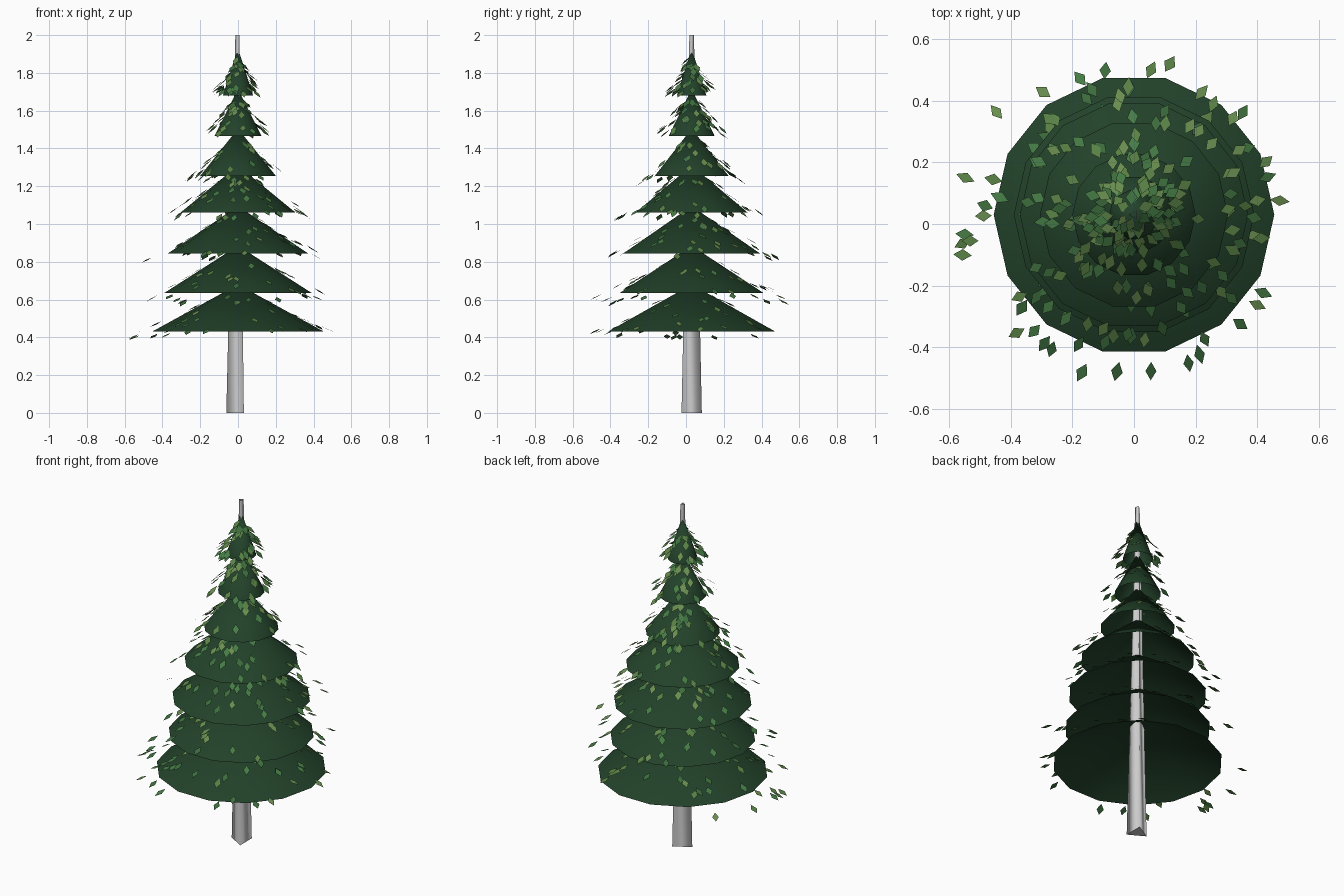
import bpy, math, random
from mathutils import Vector

if "Cube" in bpy.data.objects:
    bpy.data.objects.remove(bpy.data.objects["Cube"])

random.seed(7)
CY = 0.03  # trunk axis offset in y


def material(name, rgb):
    m = bpy.data.materials.new(name)
    m.diffuse_color = (*rgb, 1)
    m.use_nodes = True
    m.node_tree.nodes["Principled BSDF"].inputs["Base Color"].default_value = m.diffuse_color
    return m


def add_mesh(name, verts, faces, mats=(), indices=None, smooth=0):
    """Mesh object; the first `smooth` faces are smooth shaded."""
    me = bpy.data.meshes.new(name)
    me.from_pydata(verts, [], faces)
    for m in mats:
        me.materials.append(m)
    for i, p in enumerate(me.polygons):
        p.use_smooth = i < smooth
        if indices:
            p.material_index = indices[i]
    me.update()
    ob = bpy.data.objects.new(name, me)
    bpy.context.collection.objects.link(ob)
    return ob


def ring(z, r, n, start=0.0):
    return [(r * math.cos(start + math.tau * i / n),
             CY + r * math.sin(start + math.tau * i / n), z) for i in range(n)]


# Trunk: tapered three-sided post, smooth shaded
N = 3
verts = ring(0, 0.062, N, math.pi) + ring(2.0, 0.014, N, math.pi)
faces = [(i, (i + 1) % N, N + (i + 1) % N, N + i) for i in range(N)]
faces.append(tuple(reversed(range(N))))
add_mesh("trunk", verts, faces, smooth=N)

# Materials
dark = material("dark_needles", (0.016, 0.054, 0.023))
greens = [material("leaf_green_%d" % i, c) for i, c in enumerate(
    [(0.045, 0.15, 0.045), (0.06, 0.20, 0.06), (0.10, 0.22, 0.06), (0.14, 0.27, 0.08)])]

# Tiers: (rim height, rim radius) of open fourteen-sided cones
TIERS = [(0.43, 0.455), (0.635, 0.39), (0.845, 0.37), (1.06, 0.305),
         (1.255, 0.20), (1.465, 0.125), (1.68, 0.08)]
SIDES = 14
HEIGHT = 0.25
LEAVES = 54


def leaf(centre, angle, tilt, length, width):
    """Flat diamond pointing outwards and drooping by tilt."""
    out = Vector((math.cos(angle) * math.cos(tilt),
                  math.sin(angle) * math.cos(tilt), -math.sin(tilt)))
    side = Vector((-math.sin(angle), math.cos(angle), 0))
    return [centre - out * length / 2, centre - side * width / 2,
            centre + out * length / 2, centre + side * width / 2]


for t, (z, r) in enumerate(TIERS, 1):
    # Cone skirt
    verts = ring(z, r, SIDES) + [(0, CY, z + HEIGHT)]
    faces = [(i, (i + 1) % SIDES, SIDES) for i in range(SIDES)]
    add_mesh("foliage_tier_%d" % t, verts, faces, [dark], smooth=SIDES)

    # Leaves scattered over the skirt and drooping past its rim
    lv, lf, li = [], [], []
    reach = 1.25 * r + 0.025
    drop = 0.26 if t < 6 else 0.21
    tilt = min(math.atan(drop / reach), 0.65)
    for k in range(LEAVES):
        a = math.tau * random.random()
        f = random.uniform(0.25, 1.0)
        d = reach * f
        h = z + 0.22 - drop * f + random.uniform(-0.02, 0.02)
        if d < r:
            h = max(h, z + HEIGHT * (1 - d / r) + 0.008)
        n = len(lv)
        lv += leaf(Vector((d * math.cos(a), CY + d * math.sin(a), h)),
                   a + random.uniform(-0.35, 0.35),
                   tilt * random.uniform(0.85, 1.2),
                   random.uniform(0.06, 0.072), random.uniform(0.034, 0.04))
        lf.append((n, n + 1, n + 2, n + 3))
        li.append(random.randrange(4))
    add_mesh("leaves_tier_%d" % t, lv, lf, greens, li)
